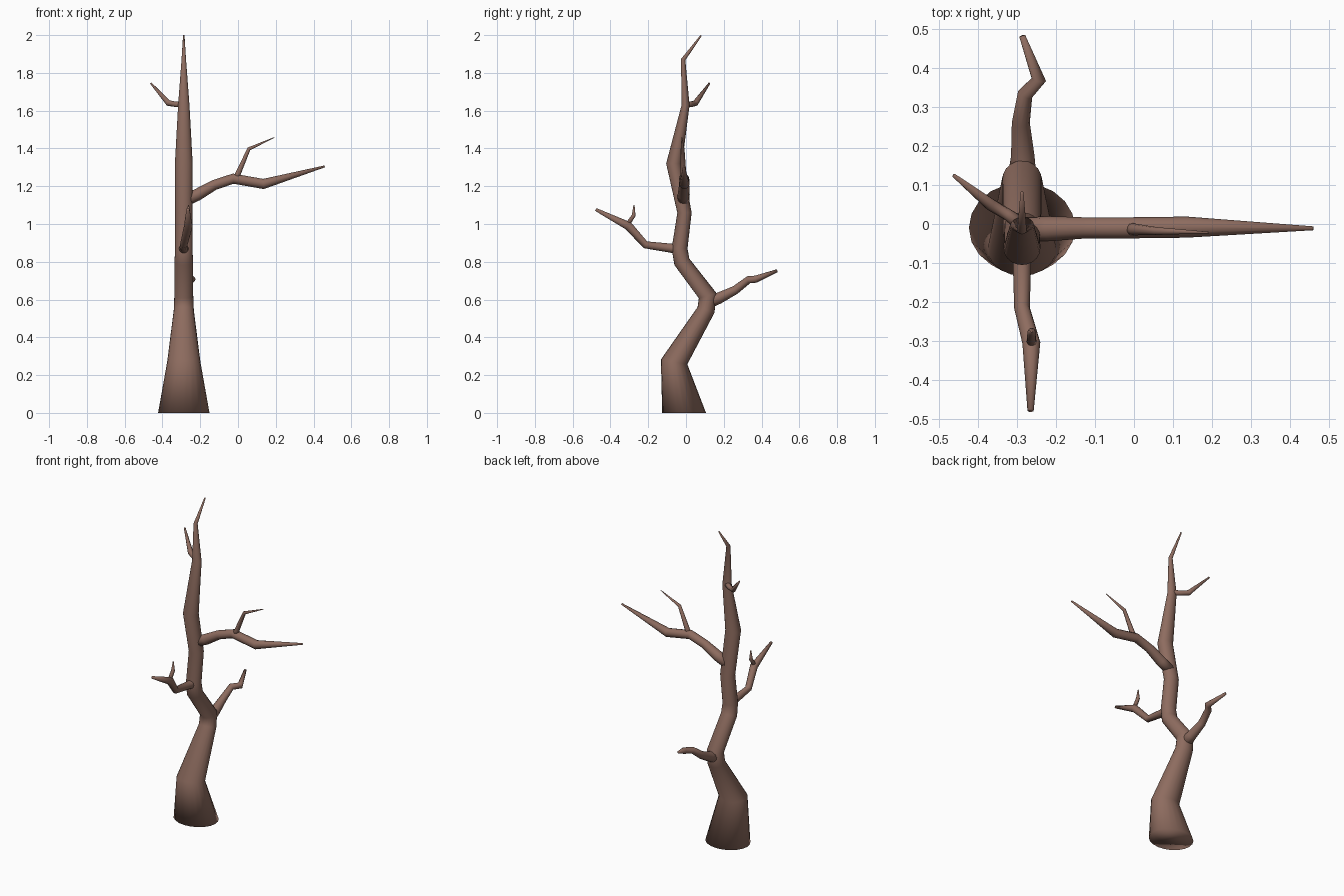
import bpy, bmesh, math
from mathutils import Vector

bark = bpy.data.materials.new("bark")
bark.diffuse_color = (0.27, 0.15, 0.115, 1)


def limb(name, pts, side, n=16, start=None):
    """Tapered tube; each point is x, y, z, radius along side, other radius (optional)."""
    bm = bmesh.new()
    P = [Vector(p[:3]) for p in pts]
    rings = []
    for i, p in enumerate(pts):
        t = Vector()
        if i > 0:
            t += (P[i] - P[i - 1]).normalized()
        if i < len(P) - 1:
            t += (P[i + 1] - P[i]).normalized()
        t.normalize()
        if i == 0 and start:
            t = Vector(start)
        u = Vector(side)
        u = (u - t * u.dot(t)).normalized()
        v = t.cross(u)
        ring = []
        for k in range(n):
            a = 2 * math.pi * k / n
            ring.append(bm.verts.new(P[i] + u * math.cos(a) * p[3] + v * math.sin(a) * p[-1]))
        rings.append(ring)
    for a, b in zip(rings, rings[1:]):
        for k in range(n):
            bm.faces.new((a[k], a[(k + 1) % n], b[(k + 1) % n], b[k]))
    bm.faces.new(rings[0][::-1])
    bm.faces.new(rings[-1])
    bmesh.ops.recalc_face_normals(bm, faces=bm.faces)
    for f in bm.faces:
        f.smooth = True
    me = bpy.data.meshes.new(name)
    bm.to_mesh(me)
    bm.free()
    me.materials.append(bark)
    ob = bpy.data.objects.new(name, me)
    bpy.context.collection.objects.link(ob)
    return ob


X, Y = (1, 0, 0), (0, 1, 0)

# Crooked trunk, swaying in y only
limb("trunk", [
    (-0.287, -0.010, 0.00, 0.136, 0.116),
    (-0.287, -0.063, 0.27, 0.088, 0.071),
    (-0.287, 0.106, 0.545, 0.053, 0.047),
    (-0.287, 0.115, 0.62, 0.050, 0.049),
    (-0.287, -0.022, 0.80, 0.049, 0.043),
    (-0.287, -0.034, 0.87, 0.046, 0.042),
    (-0.287, -0.008, 1.06, 0.046, 0.038),
    (-0.287, -0.063, 1.32, 0.047, 0.042),
    (-0.287, -0.002, 1.63, 0.030, 0.021),
    (-0.287, -0.015, 1.87, 0.012),
    (-0.287, 0.080, 1.998, 0.004)], X, 20, (0, 0, 1))

# Long branch to the right with its twig
limb("right_branch", [
    (-0.280, -0.015, 1.125, 0.032),
    (-0.215, -0.012, 1.155, 0.032),
    (-0.125, -0.010, 1.207, 0.027),
    (-0.025, -0.010, 1.240, 0.027),
    (0.135, -0.008, 1.212, 0.027),
    (0.459, -0.011, 1.305, 0.005)], Y, 12)
limb("right_twig", [
    (-0.015, -0.012, 1.235, 0.017),
    (0.002, -0.014, 1.270, 0.015),
    (0.058, -0.018, 1.398, 0.010),
    (0.192, -0.022, 1.458, 0.002)], Y, 10)

# Branch to the front with its twig
limb("front_branch", [
    (-0.287, -0.030, 0.865, 0.030),
    (-0.287, -0.080, 0.872, 0.024),
    (-0.287, -0.215, 0.890, 0.020),
    (-0.263, -0.305, 0.990, 0.023),
    (-0.265, -0.478, 1.077, 0.008)], X, 12)
limb("front_twig", [
    (-0.263, -0.315, 0.990, 0.013),
    (-0.262, -0.277, 1.045, 0.011),
    (-0.262, -0.275, 1.100, 0.003)], X, 10)

# Branch to the back
limb("back_branch", [
    (-0.287, 0.110, 0.585, 0.038),
    (-0.285, 0.175, 0.608, 0.030),
    (-0.290, 0.260, 0.650, 0.023),
    (-0.279, 0.332, 0.705, 0.020),
    (-0.244, 0.370, 0.708, 0.019),
    (-0.286, 0.481, 0.752, 0.008)], X, 12)

# Small branch high on the left
limb("left_branch", [
    (-0.290, 0.000, 1.635, 0.018),
    (-0.325, 0.025, 1.633, 0.015),
    (-0.368, 0.050, 1.640, 0.016),
    (-0.461, 0.124, 1.745, 0.005)], Y, 10)
